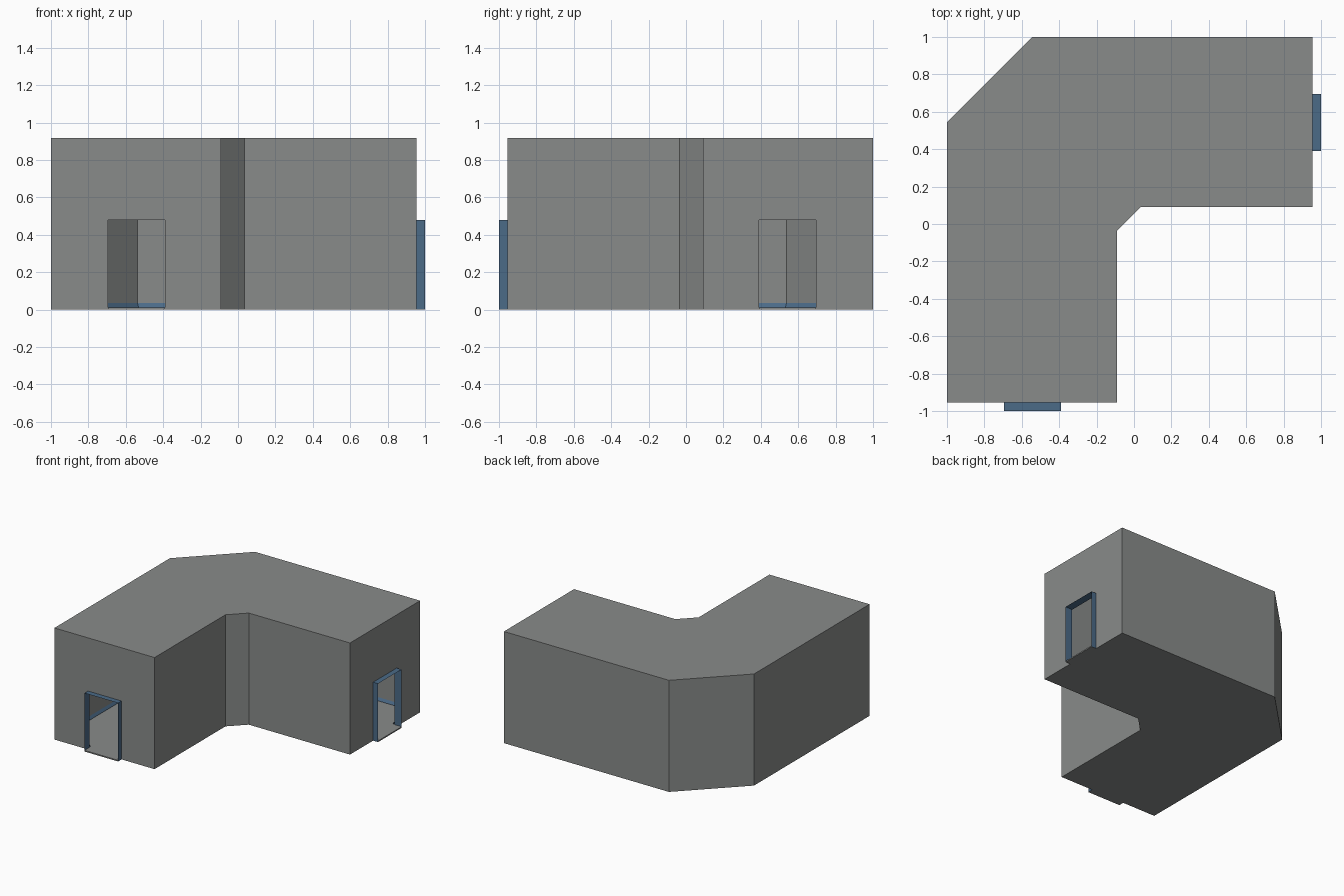
import bpy, bmesh
from mathutils import Vector

if "Cube" in bpy.data.objects:
    bpy.data.objects.remove(bpy.data.objects["Cube"])

H = 0.917          # wall height
DOOR_H = 0.48      # door height
FLOOR = 0.01       # floor thickness
WALL = 0.02        # wall thickness


def material(name, rgb):
    m = bpy.data.materials.new(name)
    m.diffuse_color = (*rgb, 1)
    m.use_nodes = True
    m.node_tree.nodes["Principled BSDF"].inputs["Base Color"].default_value = m.diffuse_color
    return m


GREY = material("wall grey", (0.25, 0.26, 0.255))
BLUE = material("trim blue", (0.07, 0.145, 0.245))

# Corner hallway outline, counter-clockwise, with door corners included
OUTLINE = [Vector(p) for p in (
    (-1, -.955), (-.695, -.955), (-.39, -.955), (-.09, -.955),
    (-.09, -.035), (.035, .09), (.955, .09), (.955, .39),
    (.955, .695), (.955, 1), (-.545, 1), (-1, .545))]
N = len(OUTLINE)
DOORS = (1, 7)     # edges that hold a doorway


def inset(d):
    """Outline moved inwards by d, with mitred corners."""
    out = []
    for i, p in enumerate(OUTLINE):
        a = (p - OUTLINE[i - 1]).normalized()
        b = (OUTLINE[(i + 1) % N] - p).normalized()
        na, nb = Vector((-a.y, a.x)), Vector((-b.y, b.x))
        out.append(p + (na + nb) * d / (1 + na.dot(nb)))
    return out


def make(name, faces, mat):
    bm = bmesh.new()
    for f in faces:
        bm.faces.new([bm.verts.new(v) for v in f])
    bmesh.ops.remove_doubles(bm, verts=bm.verts, dist=1e-5)
    me = bpy.data.meshes.new(name)
    bm.to_mesh(me)
    bm.free()
    me.materials.append(mat)
    ob = bpy.data.objects.new(name, me)
    bpy.context.collection.objects.link(ob)
    return ob


def at(p, z):
    return (p.x, p.y, z)


def shell(loop, z0, z1, inward):
    """Floor, ceiling and walls around a loop, open at the doorways."""
    faces = [[at(p, z0) for p in reversed(loop)], [at(p, z1) for p in loop]]
    for i in range(N):
        p, q = loop[i], loop[(i + 1) % N]
        b = DOOR_H if i in DOORS else z0
        faces.append([at(p, b), at(q, b), at(q, z1), at(p, z1)])
    return [f[::-1] for f in faces] if inward else faces


# Outer walls and inner room lining
make("outer_walls", shell(OUTLINE, 0, H, False), GREY)
make("inner_walls", shell(inset(WALL), FLOOR, H - WALL, True), GREY)


# Sloped skirting along both runs of inside wall between the doors
profile = [(inset(WALL), .034), (inset(.032), .014), (inset(.032), FLOOR)]
for name, start, stop in (("inner_skirting", 2, 7), ("outer_skirting", 8, 13)):
    faces = []
    for i in range(start, stop):
        a, b = i % N, (i + 1) % N
        for (l0, z0), (l1, z1) in zip(profile, profile[1:]):
            faces.append([at(l0[a], z0), at(l0[b], z0),
                          at(l1[b], z1), at(l1[a], z1)])
    make(name, faces, BLUE)

# Door frames: thin sleeves through the wall, each with a grey sill
for side, i in zip(("front", "right"), DOORS):
    p, q = OUTLINE[i], OUTLINE[i + 1]
    d = (q - p).normalized()
    out = Vector((d.y, -d.x))
    p0, q0 = p + out * .045, q + out * .045
    p1, q1 = p - out * WALL, q - out * WALL
    make(side + "_door_frame", [
        [at(p0, 0), at(p0, DOOR_H), at(p1, DOOR_H), at(p1, 0)],
        [at(p0, DOOR_H), at(q0, DOOR_H), at(q1, DOOR_H), at(p1, DOOR_H)],
        [at(q0, DOOR_H), at(q0, 0), at(q1, 0), at(q1, DOOR_H)]], BLUE)
    make(side + "_door_sill", [
        [at(p0, FLOOR), at(q0, FLOOR), at(q1, FLOOR), at(p1, FLOOR)],
        [at(p0, 0), at(q0, 0), at(q0, FLOOR), at(p0, FLOOR)],
        [at(p, 0), at(q, 0), at(q0, 0), at(p0, 0)]], GREY)
